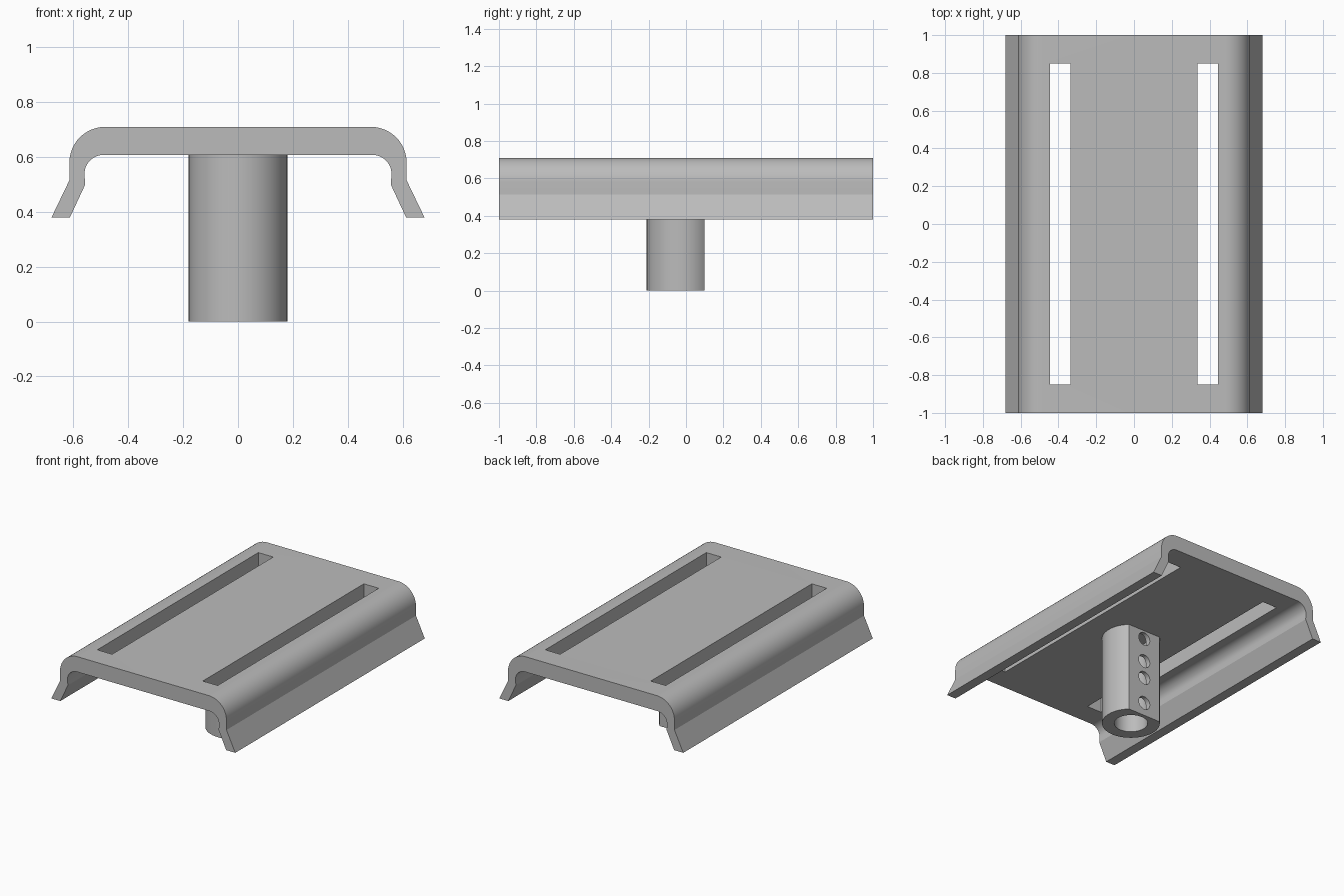
import bpy, bmesh, math
from mathutils import Matrix

cube = bpy.data.objects.get("Cube")
if cube:
    bpy.data.objects.remove(cube, do_unlink=True)

grey = bpy.data.materials.new("light grey")
grey.use_nodes = True
grey.diffuse_color = (0.5, 0.5, 0.5, 1)
grey.node_tree.nodes["Principled BSDF"].inputs["Base Color"].default_value = (0.5, 0.5, 0.5, 1)


def arc(cx, cy, r, start, end, steps):
    angles = [math.radians(start + (end - start) * i / steps) for i in range(steps + 1)]
    return [(cx + r * math.cos(a), cy + r * math.sin(a)) for a in angles]


def prism(name, profile, axis, low, high):
    """Extrude a closed 2D profile along y (profile in xz) or z (profile in xy)."""
    place = (lambda p: (p[0], low, p[1])) if axis == "y" else (lambda p: (p[0], p[1], low))
    shift = (0, high - low, 0) if axis == "y" else (0, 0, high - low)
    bm = bmesh.new()
    face = bm.faces.new([bm.verts.new(place(p)) for p in profile])
    new = bmesh.ops.extrude_face_region(bm, geom=[face])["geom"]
    bmesh.ops.translate(bm, vec=shift, verts=[v for v in new if isinstance(v, bmesh.types.BMVert)])
    bmesh.ops.recalc_face_normals(bm, faces=bm.faces)
    mesh = bpy.data.meshes.new(name)
    bm.to_mesh(mesh)
    bm.free()
    mesh.materials.append(grey)
    obj = bpy.data.objects.new(name, mesh)
    bpy.context.collection.objects.link(obj)
    return obj


def activate(obj):
    bpy.ops.object.select_all(action="DESELECT")
    obj.select_set(True)
    bpy.context.view_layer.objects.active = obj


def cut(obj, cutter):
    activate(obj)
    mod = obj.modifiers.new("cut", "BOOLEAN")
    mod.operation, mod.solver, mod.object = "DIFFERENCE", "EXACT", cutter
    bpy.ops.object.modifier_apply(modifier=mod.name)
    bpy.data.objects.remove(cutter, do_unlink=True)


def smooth(obj):
    activate(obj)
    bpy.ops.object.shade_smooth_by_angle(angle=math.radians(22))


# Channel plate: rounded shoulders and flared lips, mirrored about x = 0
TOP, UNDER = 0.71, 0.608
outer = [(0.68, 0.38), (0.615, 0.515)] + arc(0.485, 0.58, 0.13, 0, 90, 12)
inner = arc(0.49, 0.538, 0.07, 90, 0, 12) + [(0.557, 0.5), (0.613, 0.38)]
mirrored = lambda pts: [(-x, z) for x, z in reversed(pts)]
plate = prism("channel_plate", outer + mirrored(outer) + mirrored(inner) + inner, "y", -1, 1)

# Two long slots
for side in (-1, 1):
    xs = sorted((side * 0.335, side * 0.445))
    box = [(xs[0], -0.85), (xs[1], -0.85), (xs[1], 0.85), (xs[0], 0.85)]
    cut(plate, prism("slot_cutter", box, "z", 0.56, 0.8))
smooth(plate)

# Socket post: round with one flat at the back
RADIUS, CENTRE = 0.18, -0.03
flat = math.degrees(math.asin(0.13 / RADIUS))
post = prism("socket_post", arc(0, CENTRE, RADIUS, 180 - flat, 360 + flat, 56), "z", 0, UNDER)

# Central bore, closed by the plate
cut(post, prism("bore_cutter", arc(0, CENTRE, 0.104, 0, 352.5, 47), "z", -0.1, UNDER + 0.1))

# Row of screw holes through the flat into the bore
for z in (0.09, 0.27, 0.39, 0.55):
    cut(post, prism("screw_cutter", arc(0, z, 0.045, 0, 345, 23), "y", CENTRE, 0.2))
smooth(post)
